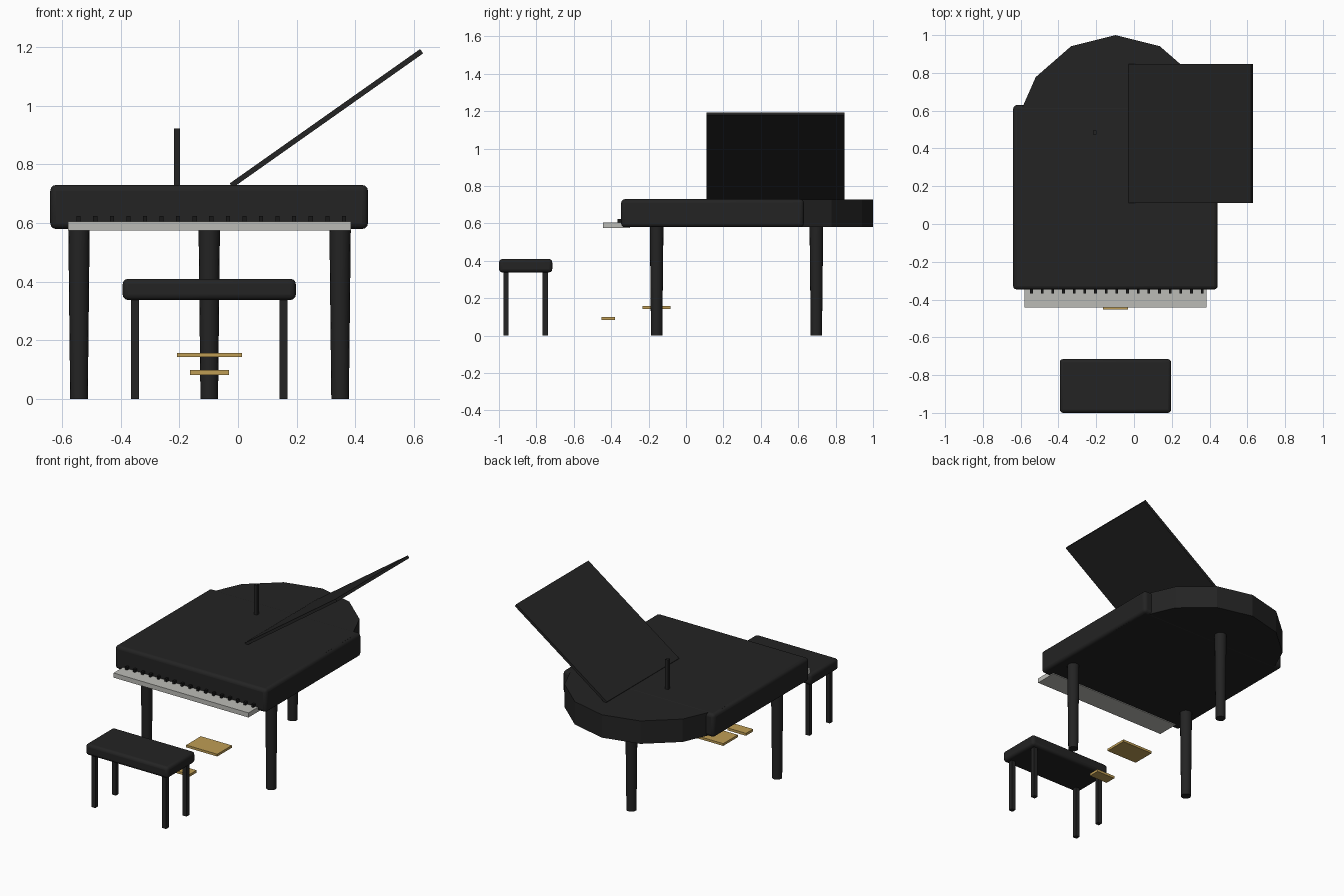
import bpy, math

if "Cube" in bpy.data.objects:
    bpy.data.objects.remove(bpy.data.objects["Cube"])


def material(name, rgb):
    m = bpy.data.materials.new(name)
    m.diffuse_color = (*rgb, 1)
    m.use_nodes = True
    m.node_tree.nodes["Principled BSDF"].inputs["Base Color"].default_value = m.diffuse_color
    return m


BLACK = material("black lacquer", (0.017, 0.017, 0.017))
KEY_BLACK = material("key black", (0.009, 0.009, 0.009))
IVORY = material("ivory grey", (0.50, 0.50, 0.47))
BRASS = material("brass", (0.52, 0.34, 0.09))


def finish(name, mat):
    ob = bpy.context.object
    ob.name = name
    ob.data.materials.append(mat)
    return ob


def box(name, x, y, z, mat, bevel=0):
    """Box from (min, max) ranges, with optional rounded edges."""
    bpy.ops.mesh.primitive_cube_add(size=1, location=[sum(r) / 2 for r in (x, y, z)])
    ob = finish(name, mat)
    ob.scale = [r[1] - r[0] for r in (x, y, z)]
    bpy.ops.object.transform_apply(location=False, rotation=False, scale=True)
    if bevel:
        mod = ob.modifiers.new("rounded edges", 'BEVEL')
        mod.width, mod.segments = bevel, 3
        bpy.ops.object.shade_smooth_by_angle(angle=math.radians(35))
    return ob


CX = -0.098  # centre line of the instrument

# Case: rounded box with a faceted oval tail
box("case", (-0.64, 0.443), (-0.347, 0.63), (0.58, 0.73), BLACK, 0.02)
bpy.ops.mesh.primitive_cylinder_add(vertices=14, radius=1, depth=0.148,
                                    location=(CX, 0.41, 0.655))
tail = finish("case_tail", BLACK)
tail.scale = (0.54, 0.59, 1)

# Raised lid and its prop stick
lid = box("lid", (-0.397, 0.397), (0.11, 0.848), (-0.009, 0.009), BLACK)
lid.location = (0.3015, 0.479, 0.957)
lid.rotation_euler = (0, math.radians(-35.2), 0)
box("lid_prop", (-0.218, -0.198), (0.475, 0.495), (0.72, 0.922), BLACK)

# Keyboard
box("keyboard", (-0.58, 0.385), (-0.443, -0.30), (0.575, 0.605), IVORY)
for i in range(17):
    x = -0.543 + i * 0.0565
    box(f"black_key_{i + 1}", (x - 0.007, x + 0.007), (-0.367, -0.31),
        (0.603, 0.624), KEY_BLACK)

# Three tapered legs
for i, (x, y) in enumerate([(-0.542, -0.157), (0.348, -0.157), (CX, 0.697)]):
    bpy.ops.mesh.primitive_cone_add(vertices=16, radius1=0.03, radius2=0.0365,
                                    depth=0.585, location=(x, y, 0.2925))
    finish(f"leg_{i + 1}", BLACK)
    bpy.ops.object.shade_smooth_by_angle(angle=math.radians(35))

# Pedal plates
box("pedal_plate", (-0.208, 0.014), (-0.232, -0.083), (0.143, 0.158), BRASS)
box("pedal", (-0.163, -0.031), (-0.452, -0.38), (0.083, 0.099), BRASS)

# Bench
BY = -0.857
box("bench_seat", (CX - 0.295, CX + 0.295), (-1.0, -0.715), (0.338, 0.41), BLACK, 0.018)
for sx in (-1, 1):
    for sy in (-1, 1):
        x, y = CX + sx * 0.253, BY + sy * 0.105
        box("bench_leg", (x - 0.014, x + 0.014), (y - 0.014, y + 0.014), (0, 0.345), BLACK)
